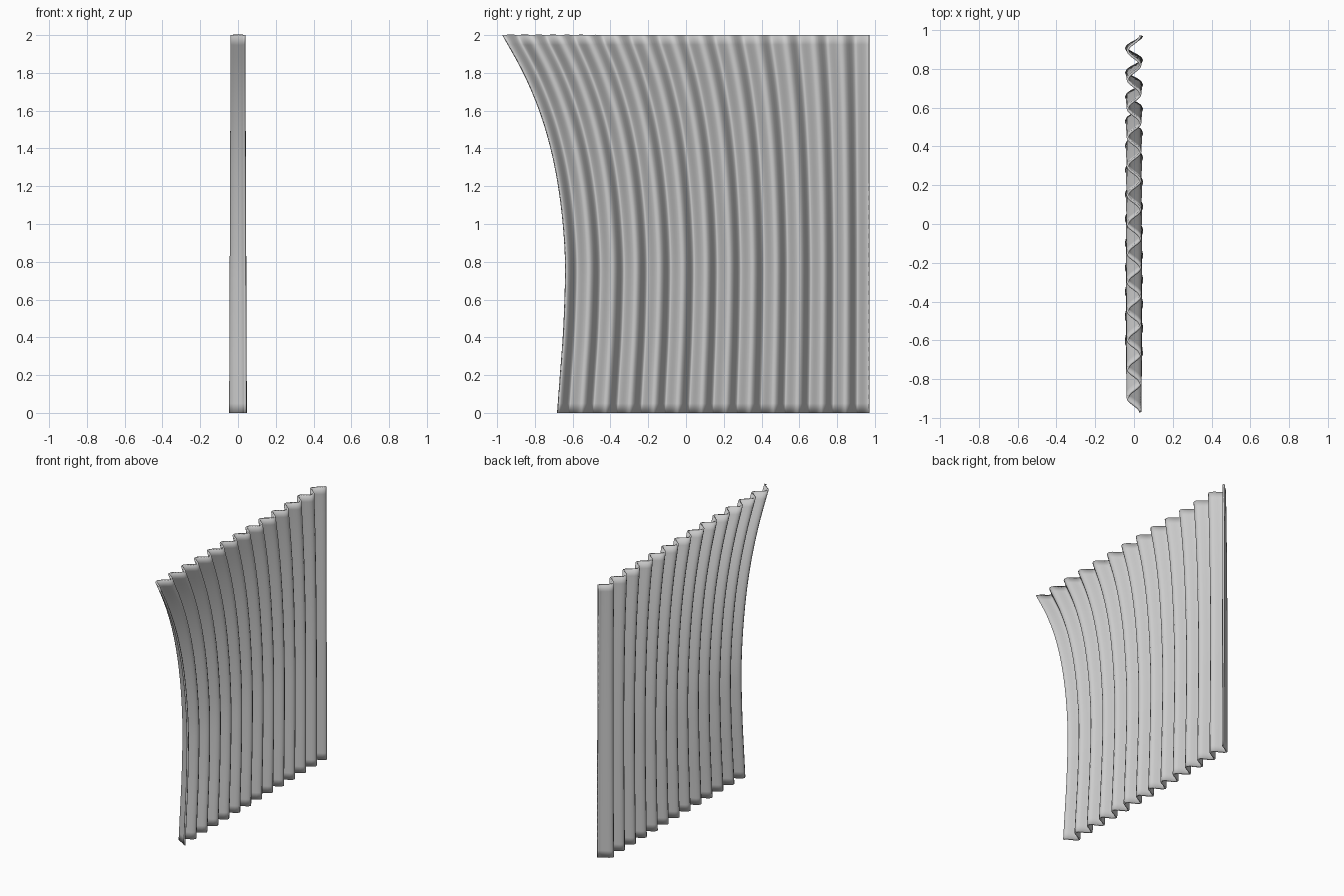
import bpy, bmesh, math

if "Cube" in bpy.data.objects:
    bpy.data.objects.remove(bpy.data.objects["Cube"])

FOLDS, SEG, ROWS = 13, 12, 40
THICK = 0.012
# left edge of the cloth (y) at every 0.2 in height
EDGE = [-0.68, -0.665, -0.65, -0.641, -0.638, -0.65, -0.675, -0.715, -0.775, -0.86, -0.97]


def left_edge(z):
    # smooth Catmull-Rom reading of the edge curve
    t = z / 0.2
    i = min(int(t), 9)
    f = t - i
    p1, p2 = EDGE[i], EDGE[i + 1]
    p0 = EDGE[i - 1] if i else 2 * p1 - p2
    p3 = EDGE[i + 2] if i < 9 else 2 * p2 - p1
    return 0.5 * (2 * p1 + (p2 - p0) * f + (2 * p0 - 5 * p1 + 4 * p2 - p3) * f * f
                  + (3 * p1 - p0 - 3 * p2 + p3) * f ** 3)


# pleated cloth sheet, folds slightly deeper toward the hem
bm = bmesh.new()
n = FOLDS * SEG
grid = []
for r in range(ROWS + 1):
    z = 2 * r / ROWS
    amp = 0.041 - 0.004 * z
    y0 = left_edge(z)
    grid.append([bm.verts.new((amp * math.cos(2 * math.pi * k / SEG),
                               y0 + (0.97 - y0) * k / n, z)) for k in range(n + 1)])
for a, b in zip(grid, grid[1:]):
    for k in range(n):
        bm.faces.new((a[k], a[k + 1], b[k + 1], b[k])).smooth = True
mesh = bpy.data.meshes.new("curtain")
bm.to_mesh(mesh)
bm.free()
curtain = bpy.data.objects.new("curtain", mesh)
bpy.context.collection.objects.link(curtain)

# cloth thickness
solid = curtain.modifiers.new("thickness", 'SOLIDIFY')
solid.thickness = THICK
solid.offset = 0

mat = bpy.data.materials.new("light grey cloth")
mat.diffuse_color = (0.6, 0.6, 0.6, 1)
mat.use_nodes = True
mat.node_tree.nodes["Principled BSDF"].inputs["Base Color"].default_value = mat.diffuse_color
mesh.materials.append(mat)
